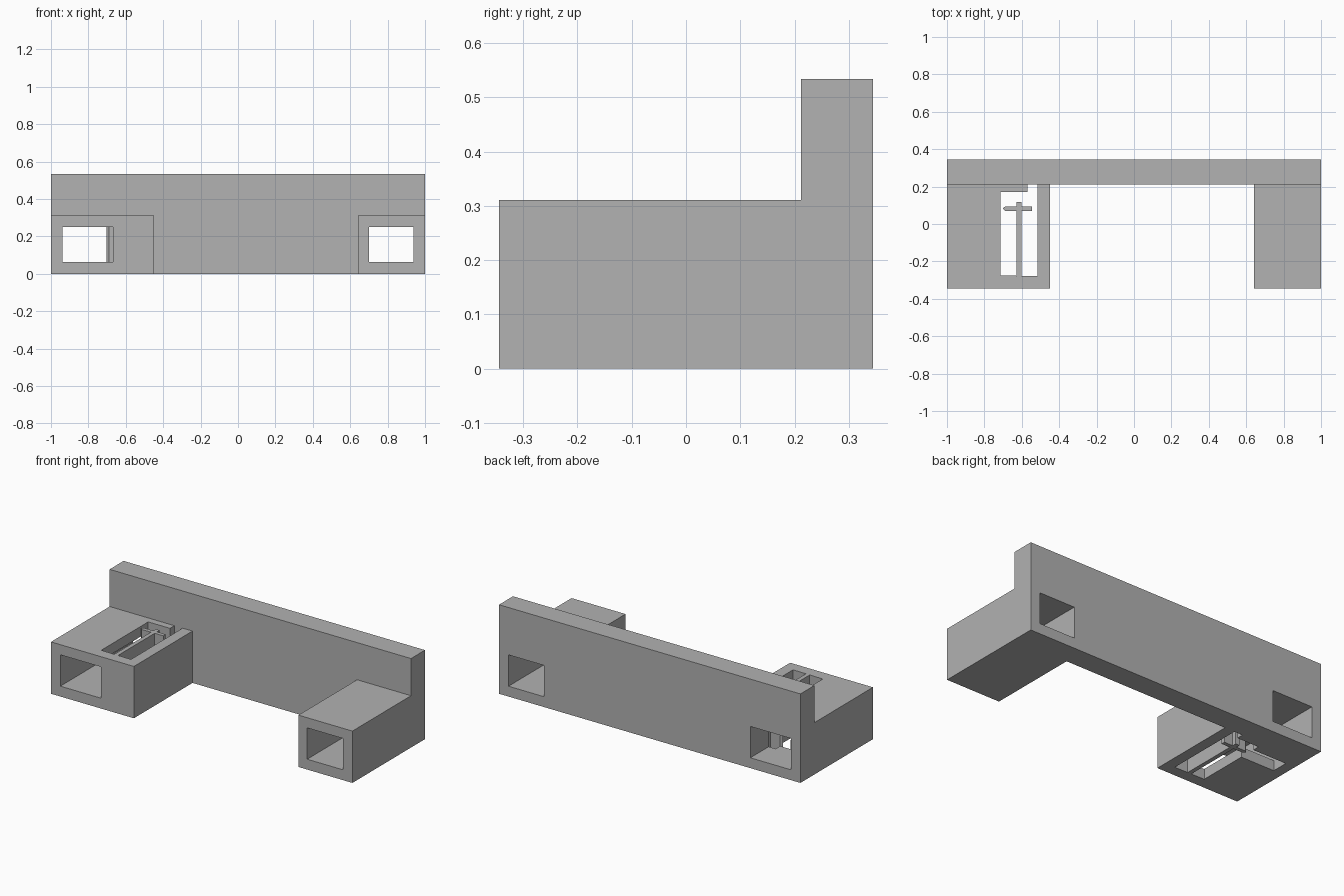
import bpy, bmesh
from mathutils import Vector

if "Cube" in bpy.data.objects:
    bpy.data.objects.remove(bpy.data.objects["Cube"])

WALL_Y = 0.2115   # front face of the back wall
HALF_Y = 0.344
BLOCK_Z = 0.311
TOP_Z = 0.534

grey = bpy.data.materials.new("light grey")
grey.diffuse_color = (0.445, 0.445, 0.445, 1)
grey.use_nodes = True
grey.node_tree.nodes["Principled BSDF"].inputs["Base Color"].default_value = grey.diffuse_color


def prism(name, points, sweep):
    """Closed polygon extruded along a vector."""
    bm = bmesh.new()
    face = bm.faces.new([bm.verts.new(p) for p in points])
    ext = bmesh.ops.extrude_face_region(bm, geom=[face])
    moved = [g for g in ext["geom"] if isinstance(g, bmesh.types.BMVert)]
    bmesh.ops.translate(bm, vec=Vector(sweep), verts=moved)
    bmesh.ops.recalc_face_normals(bm, faces=bm.faces)
    mesh = bpy.data.meshes.new(name)
    bm.to_mesh(mesh)
    bm.free()
    mesh.materials.append(grey)
    obj = bpy.data.objects.new(name, mesh)
    bpy.context.collection.objects.link(obj)
    return obj


def plan(name, outline, z0, z1):
    return prism(name, [(x, y, z0) for x, y in outline], (0, 0, z1 - z0))


def box(name, x0, x1, y0, y1, z0, z1):
    return plan(name, [(x0, y0), (x1, y0), (x1, y1), (x0, y1)], z0, z1)


def cut(target, cutter):
    mod = target.modifiers.new("cut", 'BOOLEAN')
    mod.operation = 'DIFFERENCE'
    mod.solver = 'EXACT'
    mod.object = cutter
    cutter.hide_render = True
    bpy.context.view_layer.objects.active = target
    bpy.ops.object.modifier_apply(modifier=mod.name)
    bpy.data.objects.remove(cutter, do_unlink=True)


# L-shaped side profile swept across the full width
profile = [(-HALF_Y, 0), (HALF_Y, 0), (HALF_Y, TOP_Z),
           (WALL_Y, TOP_Z), (WALL_Y, BLOCK_Z), (-HALF_Y, BLOCK_Z)]
body = prism("bracket_body", [(-1, y, z) for y, z in profile], (2, 0, 0))

# Open middle between the two end blocks
cut(body, box("middle_gap", -0.45, 0.642, -0.6, WALL_Y, -0.2, 0.8))

# Rectangular tunnels through both blocks and the wall
for x0, x1 in ((-0.938, -0.668), (0.70, 0.937)):
    cut(body, box("tunnel", x0, x1, -0.6, 0.6, 0.062, 0.25))

# Slot through the left block, with a notch reaching the wall
slot = [(-0.715, -0.275), (-0.515, -0.279), (-0.515, WALL_Y),
        (-0.57, WALL_Y), (-0.57, 0.17), (-0.715, 0.17)]
cut(body, plan("slot", slot, -0.2, 0.45))

# Opening in the tunnel floor beside the slot
cut(body, box("floor_opening", -0.938, -0.70, 0.03, 0.128, -0.2, 0.10))

# T-shaped spring lever standing in the slot
lever = [(-0.627, -0.28), (-0.602, -0.28), (-0.602, 0.07), (-0.545, 0.07),
         (-0.545, 0.093), (-0.602, 0.093), (-0.602, 0.118), (-0.627, 0.118),
         (-0.627, 0.093), (-0.69, 0.093), (-0.702, 0.084), (-0.69, 0.07),
         (-0.627, 0.07)]
plan("spring_lever", lever, 0, BLOCK_Z)
